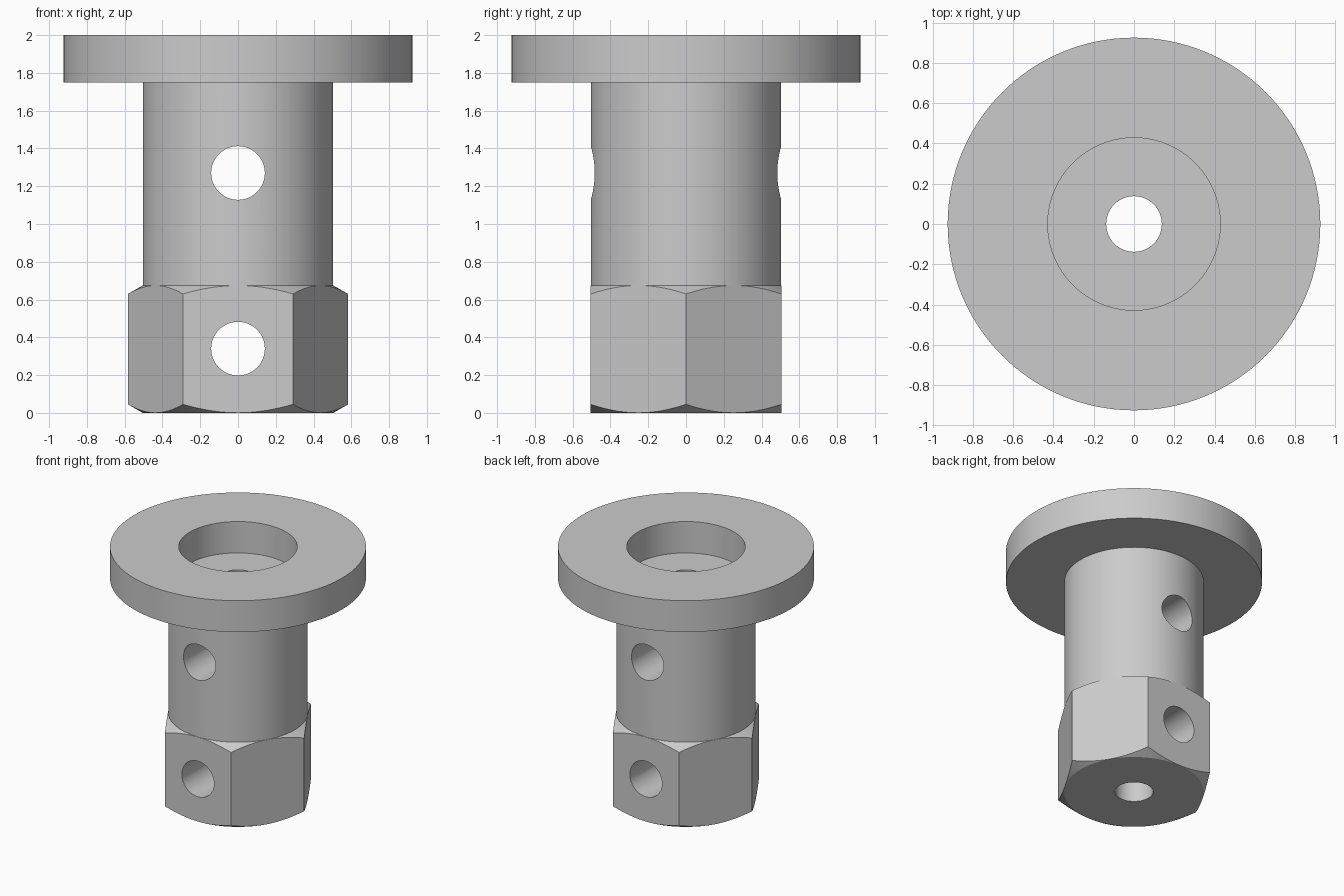
import bpy, bmesh, math
from mathutils import Matrix

if "Cube" in bpy.data.objects:
    bpy.data.objects.remove(bpy.data.objects["Cube"])

SEGMENTS = 128
APOTHEM = 0.505          # half the distance across the hex flats
SHAFT_R = 0.504
BORE_R = 0.138
CROSS_R = 0.142


def new_object(name, bm):
    bmesh.ops.recalc_face_normals(bm, faces=bm.faces)
    mesh = bpy.data.meshes.new(name)
    bm.to_mesh(mesh)
    bm.free()
    obj = bpy.data.objects.new(name, mesh)
    bpy.context.collection.objects.link(obj)
    return obj


def lathe(name, profile):
    """Revolve a closed (radius, z) outline around the z axis."""
    bm = bmesh.new()
    verts = [bm.verts.new((r, 0, z)) for r, z in profile]
    edges = [bm.edges.new((verts[i], verts[(i + 1) % len(verts)])) for i in range(len(verts))]
    bmesh.ops.spin(bm, geom=verts + edges, cent=(0, 0, 0), axis=(0, 0, 1),
                   angle=math.tau, steps=SEGMENTS, use_merge=True)
    bmesh.ops.remove_doubles(bm, verts=bm.verts, dist=1e-5)
    return new_object(name, bm)


def cut(target, cutter):
    """Subtract the cutter, then discard it."""
    mod = target.modifiers.new("cut", 'BOOLEAN')
    mod.operation = 'DIFFERENCE'
    mod.solver = 'EXACT'
    mod.object = cutter
    bpy.context.view_layer.objects.active = target
    bpy.ops.object.modifier_apply(modifier=mod.name)
    bpy.data.objects.remove(cutter)


# Flange, recess, shaft, chamfered base and bore as one turned piece
body = lathe("flanged_hex_sleeve", [
    (BORE_R, 0), (SHAFT_R, 0), (0.60, 0.055), (0.60, 0.62), (SHAFT_R, 0.675),
    (SHAFT_R, 1.75), (0.925, 1.75), (0.925, 2.0), (0.428, 2.0), (0.428, 1.75),
    (BORE_R, 1.75),
])

# Six flats on the base
for i in range(6):
    bm = bmesh.new()
    matrix = (Matrix.Rotation(math.radians(60 * i), 4, 'Z')
              @ Matrix.Translation((0, APOTHEM + 0.2, 0.33))
              @ Matrix.Diagonal((1.2, 0.4, 0.8, 1)))
    bmesh.ops.create_cube(bm, size=1, matrix=matrix)
    cut(body, new_object("flat_cutter", bm))

# Cross holes through the base and the shaft, front to back
for z in (0.34, 1.27):
    bm = bmesh.new()
    bmesh.ops.create_cone(bm, cap_ends=True, segments=64, radius1=CROSS_R, radius2=CROSS_R,
                          depth=1.6, matrix=Matrix.Translation((0, 0, z))
                          @ Matrix.Rotation(math.pi / 2, 4, 'X'))
    cut(body, new_object("cross_hole_cutter", bm))

# Plain grey metal
grey = bpy.data.materials.new("grey_metal")
grey.diffuse_color = (0.6, 0.6, 0.6, 1)
grey.use_nodes = True
grey.node_tree.nodes["Principled BSDF"].inputs["Base Color"].default_value = grey.diffuse_color
body.data.materials.clear()
body.data.materials.append(grey)
for face in body.data.polygons:
    face.material_index = 0

bpy.ops.object.select_all(action='DESELECT')
body.select_set(True)
bpy.context.view_layer.objects.active = body
bpy.ops.object.shade_smooth_by_angle(angle=math.radians(20))
